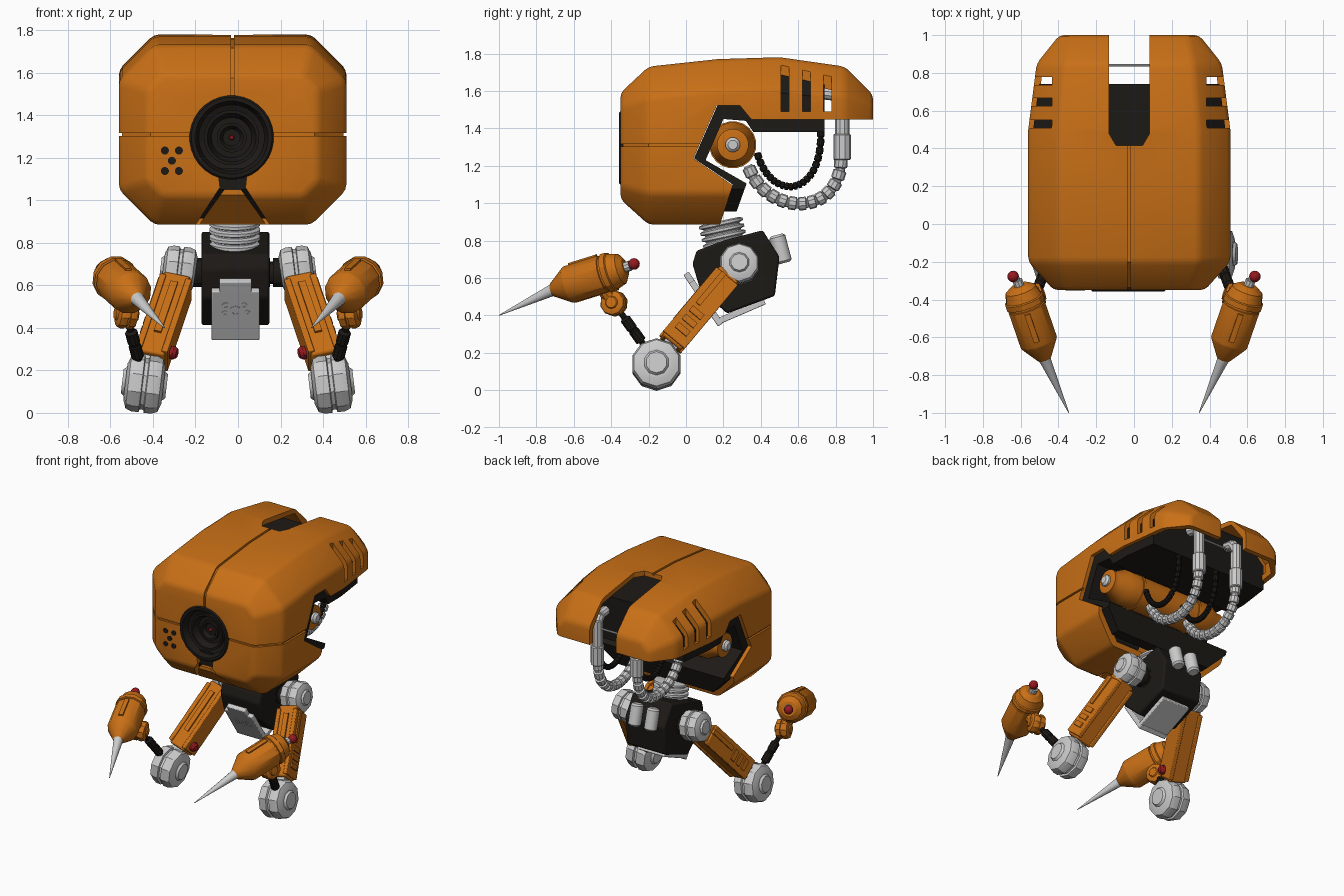
import bpy, bmesh, math
from mathutils import Vector as V, Matrix
from mathutils.geometry import interpolate_bezier

if "Cube" in bpy.data.objects:
    bpy.data.objects.remove(bpy.data.objects["Cube"])


def material(name, r, g, b):
    m = bpy.data.materials.new(name)
    m.diffuse_color = (r, g, b, 1)
    m.use_nodes = True
    m.node_tree.nodes["Principled BSDF"].inputs["Base Color"].default_value = m.diffuse_color
    return m


ORANGE = material("orange", 0.58, 0.16, 0.008)
BLACK = material("black", 0.012, 0.010, 0.008)
RED = material("red", 0.30, 0.01, 0.015)
CX = -0.025                      # head centre line


def finish(name, bm, mat=None, mirror=False, bevel=0):
    bmesh.ops.remove_doubles(bm, verts=bm.verts, dist=1e-5)
    bmesh.ops.recalc_face_normals(bm, faces=bm.faces)
    me = bpy.data.meshes.new(name)
    bm.to_mesh(me)
    bm.free()
    ob = bpy.data.objects.new(name, me)
    bpy.context.collection.objects.link(ob)
    if mat:
        me.materials.append(mat)
    if bevel:
        b = ob.modifiers.new("bevel", 'BEVEL')
        b.width, b.segments, b.limit_method, b.angle_limit = bevel, 2, 'ANGLE', math.radians(22)
    if mirror:
        ob.modifiers.new("mirror", 'MIRROR')
    return ob


def bake(ob):
    dg = bpy.context.evaluated_depsgraph_get()
    me = bpy.data.meshes.new_from_object(ob.evaluated_get(dg))
    ob.modifiers.clear()
    ob.data = me


def boolean(ob, cutter, op='DIFFERENCE'):
    m = ob.modifiers.new("cut", 'BOOLEAN')
    m.object, m.operation, m.solver = cutter, op, 'EXACT'
    bake(ob)
    bpy.data.objects.remove(cutter)
    return ob


def skin(bm, rings, caps=True):
    rings = [[bm.verts.new(p) for p in r] for r in rings]
    n = len(rings[0])
    for a, b in zip(rings, rings[1:]):
        for i in range(n):
            bm.faces.new((a[i], a[(i + 1) % n], b[(i + 1) % n], b[i]))
    if caps:
        bm.faces.new(rings[0])
        bm.faces.new(rings[-1])


def prism(name, pts, lo, hi, axis='x', mat=None, **kw):
    bm = bmesh.new()
    at = (lambda p, t: (t, p[0], p[1])) if axis == 'x' else (lambda p, t: (p[0], t, p[1]))
    skin(bm, [[at(p, t) for p in pts] for t in (lo, hi)])
    return finish(name, bm, mat, **kw)


def revolve(name, pieces, n=12, mat=None, **kw):
    """pieces: (profile of (radius, distance), start, towards)"""
    bm = bmesh.new()
    for prof, p0, p1 in pieces:
        q = (V(p1) - V(p0)).to_track_quat('Z', 'Y')
        skin(bm, [[V(p0) + q @ V((max(r, 1e-3) * math.cos(a), max(r, 1e-3) * math.sin(a), t))
                   for a in [math.tau * (i + .5) / n for i in range(n)]] for r, t in prof])
    return finish(name, bm, mat, **kw)


def rod(p0, p1, r, c=0.0):
    d = (V(p1) - V(p0)).length
    return ([(r - c, 0), (r, c), (r, d - c), (r - c, d)] if c else [(r, 0), (r, d)], p0, p1)


def box(name, p0, p1, w, h, mat=None, off=(0, 0), **kw):
    p0, p1 = V(p0), V(p1)
    z = (p1 - p0).normalized()
    y = z.cross(V((1, 0, 0))).normalized()
    x = y.cross(z)
    bm = bmesh.new()
    skin(bm, [[p + x * (off[0] + sx * w / 2) + y * (off[1] + sy * h / 2)
               for sx, sy in ((-1, -1), (1, -1), (1, 1), (-1, 1))] for p in (p0, p1)])
    return finish(name, bm, mat, **kw)


def block(x0, x1, y0, y1, z0, z1):
    return prism("cutter", [(y0, z0), (y1, z0), (y1, z1), (y0, z1)], x0, x1)


def head_loft(name, inset=0.0, mat=None, bevel=0):
    secs = [(-.35, .40, 1.59, 1.02, .07), (-.2, .535, 1.73, .885, .165), (.17, .535, 1.77, .885, .165),
            (.5, .535, 1.78, .885, .165), (.85, .49, 1.73, .885, .15), (1.0, .37, 1.58, .885, .06)]
    rings = []
    for k, (y, w, t, b, c) in enumerate(secs):
        y += inset if k == 0 else -inset if k == 5 else 0
        w, t, b = w - inset, t - inset, b + inset
        rings.append([(CX + x, y, z) for x, z in ((-w, b + c), (-w + c, b), (w - c, b), (w, b + c),
                                                  (w, t - c), (w - c, t), (-w + c, t), (-w, t - c))])
    bm = bmesh.new()
    skin(bm, rings)
    return finish(name, bm, mat, bevel=bevel)


# head shell: hollow, open below the rear, slotted, vented and seamed
shell = head_loft("head_shell", 0, ORANGE, bevel=0.025)
bake(shell)
boolean(shell, head_loft("cutter", 0.036))
boolean(shell, prism("cutter", [(.17, .8), (.18, .88), (.25, 1.095), (.04, 1.24), (.165, 1.523), (.287, 1.523),
                                (.35, 1.447), (1.1, 1.447), (1.1, .8)], -1, 1))
bm = bmesh.new()
skin(bm, [[(CX + x, y, z) for x, y in ((-.108, 1.1), (-.108, .48), (-.07, .415), (.07, .415), (.108, .48), (.108, 1.1))]
          for z in (1.3, 2)])
boolean(shell, finish("cutter", bm))
for s in (-1, 1):
    for y in (.53, .645, .757):
        a, b = sorted((CX + s * .41, CX + s * .7))
        boolean(shell, block(a, b, y - .021, y + .021, 1.49, 1.735))
for seam in ((CX - .009, CX + .007, -.5, .43, 1.35, 2), (-1, 1, -.5, .2, 1.302, 1.316)):
    boolean(shell, boolean(block(*seam), head_loft("cutter", 0.014)))
EYE = (-.03, -.35, 1.295)
boolean(shell, revolve("cutter", [rod((EYE[0], -.5, EYE[2]), (EYE[0], -.2, EYE[2]), .188)], 32))
notch = [(-.07, 1.15), (-.06, 1.06), (-.19, .86), (.19, .86), (.06, 1.06), (.07, 1.15)]
boolean(shell, prism("cutter", [(CX + x, z) for x, z in notch], -.5, -.12, 'y'))

# chin plate with its dark backing
boolean(prism("chin_backing", [(CX + x * 1.1, z) for x, z in notch], -.5, -.1, 'y', BLACK),
        head_loft("cutter", 0.03), 'INTERSECT')
boolean(prism("chin_plate", [(CX - .04, 1.05), (CX - .17, .87), (CX + .17, .87), (CX + .04, 1.05)], -.5, -.1, 'y', ORANGE),
        head_loft("cutter", 0.006), 'INTERSECT')

# dark inner tub
boolean(prism("inner_tub", [(.19, .954), (.25, 1.1), (.043, 1.24), (.167, 1.52), (.2, 1.7), (.74, 1.7), (.74, 1.38),
                            (.36, 1.38), (.32, 1.44), (.2, 1.45), (.105, 1.23), (.324, 1.105), (.27, .954)], -1, 1, 'x', BLACK),
        head_loft("cutter", 0.026), 'INTERSECT')

# eye
revolve("eye_socket", [([(.19, .15), (.198, 0), (.19, -.008), (.172, -.008), (.155, .04), (.13, .05), (.13, .03), (.115, .03),
                         (.095, .075), (.07, .075), (.07, .055), (.055, .055), (.04, .08), (0, .08)],
                        EYE, (EYE[0], 0, EYE[2]))], 32, BLACK)
revolve("eye_lens", [([(0, .06), (.008, .062), (.013, .07), (.013, .085)], EYE, (EYE[0], 0, EYE[2]))], 12, RED)

# speaker holes
revolve("speaker_holes", [rod((-.311 + x, -.352, 1.186 + z), (-.311 + x, -.33, 1.186 + z), .019)
                          for x, z in ((-.033, .048), (.033, .048), (0, 0), (-.033, -.048), (.033, -.048))], 12, BLACK)

# cross barrel inside the rear of the head
barrel = [(.06, -.47), (.085, -.465), (.085, -.43), (.12, -.36), (.12, -.25), (.126, -.25), (.126, -.23), (.12, -.23)]
barrel += [(r, -t) for r, t in reversed(barrel)]
mid = (CX, .25, 1.312)
revolve("cross_barrel", [(barrel, mid, (1, .25, 1.312))], 20, ORANGE)
revolve("barrel_caps", [([(.0, -.5), (.025, -.5), (.04, -.485), (.04, .485), (.025, .5), (0, .5)], mid, (1, .25, 1.312))], 12)


# hoses: beads strung along a curve
def hose(name, xs, ctrl, r, n, mat=None, extra=()):
    pieces = []
    for x in xs:
        p = interpolate_bezier(*[V((x, y, z)) for y, z in ctrl], n)
        for a, b in zip(p, p[1:]):
            d = (b - a).length
            pieces.append(([(.65 * r, -.1 * d), (.72 * r, .06 * d), (r, .14 * d), (r, .82 * d), (.72 * r, .9 * d), (.65 * r, d)], a, b))
        for y0, z0, y1, z1, er in extra:
            pieces.append(rod((x, y0, z0), (x, y1, z1), er, .006))
    revolve(name, pieces, 10, mat)


hose("grey_hoses", (CX - .16, CX + .16), [(.83, 1.25), (.84, .92), (.43, .92), (.33, 1.2)], .036, 14, None,
     [(.835, 1.23, .835, 1.37, .047), (.835, 1.36, .835, 1.56, .038), (.835, 1.53, .8, 1.585, .034), (.81, 1.58, .72, 1.59, .034)])
hose("black_hoses", (CX - .08, CX + .24), [(.72, 1.40), (.74, 1.02), (.45, 1.0), (.38, 1.27)], .02, 22, BLACK)
revolve("slot_bar", [rod((CX - .17, .84, 1.5), (CX + .17, .84, 1.5), .007)], 8)

# neck bellows
bellows = [(.09, 0)]
for k in range(5):
    bellows += [(.1, .005 + k * .034), (.121, .012 + k * .034), (.121, .026 + k * .034), (.1, .033 + k * .034)]
revolve("neck_bellows", [(bellows, (-.015, .22, .74), (-.015, .185, .9))], 20)

# torso, its plates and canisters
TX = -.012
prism("torso", [(.035, .675), (.056, .745), (.2, .8), (.41, .855), (.5, .713), (.475, .504), (.22, .41), (.075, .54)],
      TX - .16, TX + .16, 'x', BLACK, bevel=.012)
box("chest_plate_top", (TX, 0, .625), (TX, .04, .565), .15, .034, bevel=.005)
box("chest_plate", (TX, .03, .58), (TX, .185, .35), .225, .034, bevel=.005)
box("belly_plate", (TX, .165, .365), (TX, .42, .475), .225, .034, bevel=.005)
box("chest_panel", (TX, .068, .545), (TX, .122, .462), .155, .012, BLACK, off=(0, .018))
nrm = V((0, -.83, -.56))
revolve("chest_gears", [([(r, 0), (r, .012), (r * .5, .012), (r * .5, .004)], V((TX + x, .095 - z * .56, .503 + z * .83)) + nrm * .018,
                         V((TX + x, .095 - z * .56, .503 + z * .83)) + nrm)
                        for x, z, r in ((0, -.012, .03), (-.045, .02, .018), (.04, .022, .016), (.055, -.018, .013), (-.05, -.022, .014))], 10)
revolve("back_canisters", [rod((TX + s * .065, .485, .83), (TX + s * .065, .525, .68), .044, .012) for s in (-1, 1)], 14)


# wheel-shaped joints
def wheel(name, c, ax, r, h, mat=None, n=10):
    p = [(r * .42, -h * 1.0), (r * .5, -h * .86), (r * .62, -h * .86), (r * .92, -h * .72), (r, -h * .45), (r, -h * .12), (r * .9, -h * .08)]
    p += [(a, -t) for a, t in reversed(p)]
    revolve(name, [(p, c, V(c) + V(ax))], n, mat, mirror=True)


revolve("shoulder_shaft", [([(.07, 0), (.07, .03), (.055, .03), (.055, .045), (.07, .045), (.07, .12)], (.12, .285, .66), (1, .285, .66))],
        12, BLACK, mirror=True)
wheel("shoulder_joint", (.275, .285, .675), (1, 0, .12), .108, .09)
wheel("elbow_wheel", (.44, -.158, .137), (1, .0, .12), .136, .105)

# upper arm: bar, rails, ribs, lower fork
A, B = V((.285, .225, .615)), V((.41, -.085, .245))
at = lambda t: A.lerp(B, t)
box("upper_arm", at(0), at(1), .13, .13, ORANGE, bevel=.012, mirror=True)
for k, s in enumerate((-1, 1)):
    box("upper_arm_rail_%d" % k, at(.05), at(.97), .03, .15, ORANGE, off=(s * .062, 0), bevel=.005, mirror=True)
box("upper_arm_front_strip", at(.12), at(.75), .035, .014, ORANGE, off=(0, .07), mirror=True)
box("upper_arm_side_strip", at(.05), at(.5), .012, .03, ORANGE, off=(.08, .025), mirror=True)
for k in range(3):
    box("upper_arm_rib_%d" % k, at(.55 + k * .12), at(.62 + k * .12), .014, .08, ORANGE, off=(.079, 0), mirror=True)
box("upper_arm_fork", at(.95), (.44, -.15, .15), .09, .08, mirror=True)
revolve("arm_button", [([(.032, 0), (.032, .015), (.022, .03), (0, .036)], (.315, -.07, .285), (.2, -.1, .26))], 12, RED, mirror=True)

# forearm link and wrist
E, W = V((.445, -.17, .165)), V((.525, -.385, .465))
revolve("forearm_link", [([(.017, 0), (.017, .12), (.03, .125), (.03, .19), (.026, .195), (.026, .205), (.03, .21), (.03, .27), (.017, .28), (.017, .36)], E, W)],
        10, BLACK, mirror=True)
wheel("wrist_joint", W, (1, -.3, .1), .07, .055, ORANGE)
revolve("wrist_post", [rod(W, (.55, -.48, .6), .04)], 10, ORANGE, mirror=True)

# drill hand: body, spike and red knob
C, R, TIP = V((.475, -.71, .537)), V((.608, -.325, .657)), V((.345, -1, .4))
revolve("drill_body", [([(.03, -.01), (.04, 0), (.1, .09), (.104, .1), (.104, .3), (.098, .303), (.098, .312), (.108, .315), (.108, .345),
                         (.1, .35), (.085, .4), (.05, .424), (.03, .424)], C, R)], 12, ORANGE, mirror=True)
box("drill_strip", C.lerp(R, .3), C.lerp(R, .68), .03, .016, ORANGE, off=(0, -.104), mirror=True)
revolve("drill_spike", [([(.034, 0), (.03, .03), (.002, (TIP - C).length)], C, TIP)], 12, mirror=True)
revolve("knob_stem", [([(.028, 0), (.028, .03), (.016, .03), (.016, .06)], R, R + (R - C))], 10, mirror=True)
bm = bmesh.new()
bmesh.ops.create_uvsphere(bm, u_segments=12, v_segments=8, radius=.031, matrix=Matrix.Translation((.64, -.278, .675)))
finish("knob", bm, RED, mirror=True)

# smooth curved faces, keep hard edges
bpy.ops.object.select_all(action='SELECT')
bpy.context.view_layer.objects.active = shell
bpy.ops.object.shade_smooth_by_angle(angle=math.radians(30))
